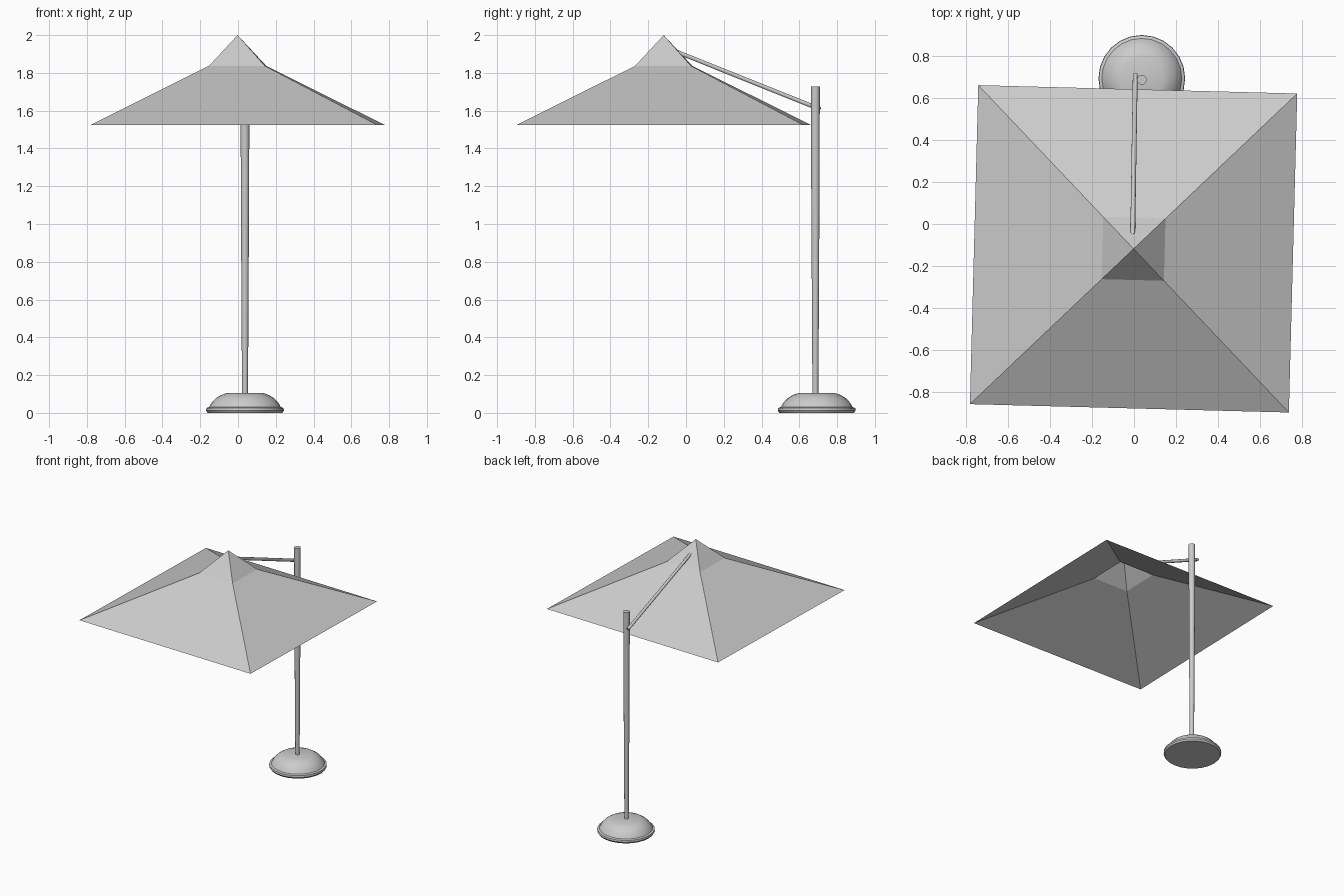
import bpy, bmesh, math
from mathutils import Vector, Matrix

if "Cube" in bpy.data.objects:
    bpy.data.objects.remove(bpy.data.objects["Cube"])


def make_object(name, bm, smooth=False):
    bmesh.ops.recalc_face_normals(bm, faces=bm.faces)
    me = bpy.data.meshes.new(name)
    bm.to_mesh(me)
    bm.free()
    ob = bpy.data.objects.new(name, me)
    bpy.context.collection.objects.link(ob)
    if smooth:
        bpy.ops.object.select_all(action='DESELECT')
        ob.select_set(True)
        bpy.context.view_layer.objects.active = ob
        bpy.ops.object.shade_smooth_by_angle(angle=math.radians(40))
    return ob


def lathe(name, profile, sides, matrix, smooth=True, cap=True, offset=0.0):
    """Stack rings of (radius, height); radius 0 gives a point."""
    bm = bmesh.new()
    rings = []
    for r, z in profile:
        n = sides if r > 0 else 1
        angles = [offset + 2 * math.pi * i / sides for i in range(n)]
        rings.append([bm.verts.new(matrix @ Vector((r * math.cos(a), r * math.sin(a), z)))
                      for a in angles])
    for a, b in zip(rings, rings[1:]):
        for i in range(sides):
            j = (i + 1) % sides
            if len(b) == 1:
                bm.faces.new((a[i], a[j], b[0]))
            else:
                bm.faces.new((a[i], a[j], b[j], b[i]))
    if cap:
        for ring in (rings[0], rings[-1]):
            if len(ring) > 2:
                bm.faces.new(ring)
    return make_object(name, bm, smooth)


def rod(name, p0, p1, radius, sides=10):
    p0, p1 = Vector(p0), Vector(p1)
    d = p1 - p0
    m = Matrix.Translation(p0) @ d.to_track_quat('Z', 'Y').to_matrix().to_4x4()
    return lathe(name, [(radius, 0), (radius, d.length)], sides, m)


# Open four-sided canopy with a steeper peak, turned slightly
q = math.sqrt(2)
lathe("canopy", [(0.758 * q, 1.525), (0.148 * q, 1.837), (0, 2.0)], 4,
      Matrix.Translation((-0.002, -0.118, 0)) @ Matrix.Rotation(math.radians(-1.5), 4, 'Z'),
      smooth=False, cap=False, offset=math.pi / 4)

# Domed foot with a small lip
lathe("base", [(0.198, 0), (0.206, 0.012), (0.204, 0.026), (0.190, 0.031), (0.176, 0.055),
               (0.155, 0.077), (0.128, 0.094), (0.100, 0.104)], 24,
      Matrix.Translation((0.037, 0.692, 0)))

# Slightly tapering pole
lathe("pole", [(0.015, 0.09), (0.017, 0.3), (0.022, 1.2), (0.0235, 1.728)], 12,
      Matrix.Translation((0.037, 0.685, 0)))

# Sloping support arm beside the pole, and the pin joining them
rod("support_arm", (0.006, 0.712, 1.607), (-0.006, -0.05, 1.912), 0.0115)
rod("arm_pin", (0.0, 0.69, 1.616), (0.04, 0.69, 1.616), 0.007, 8)
